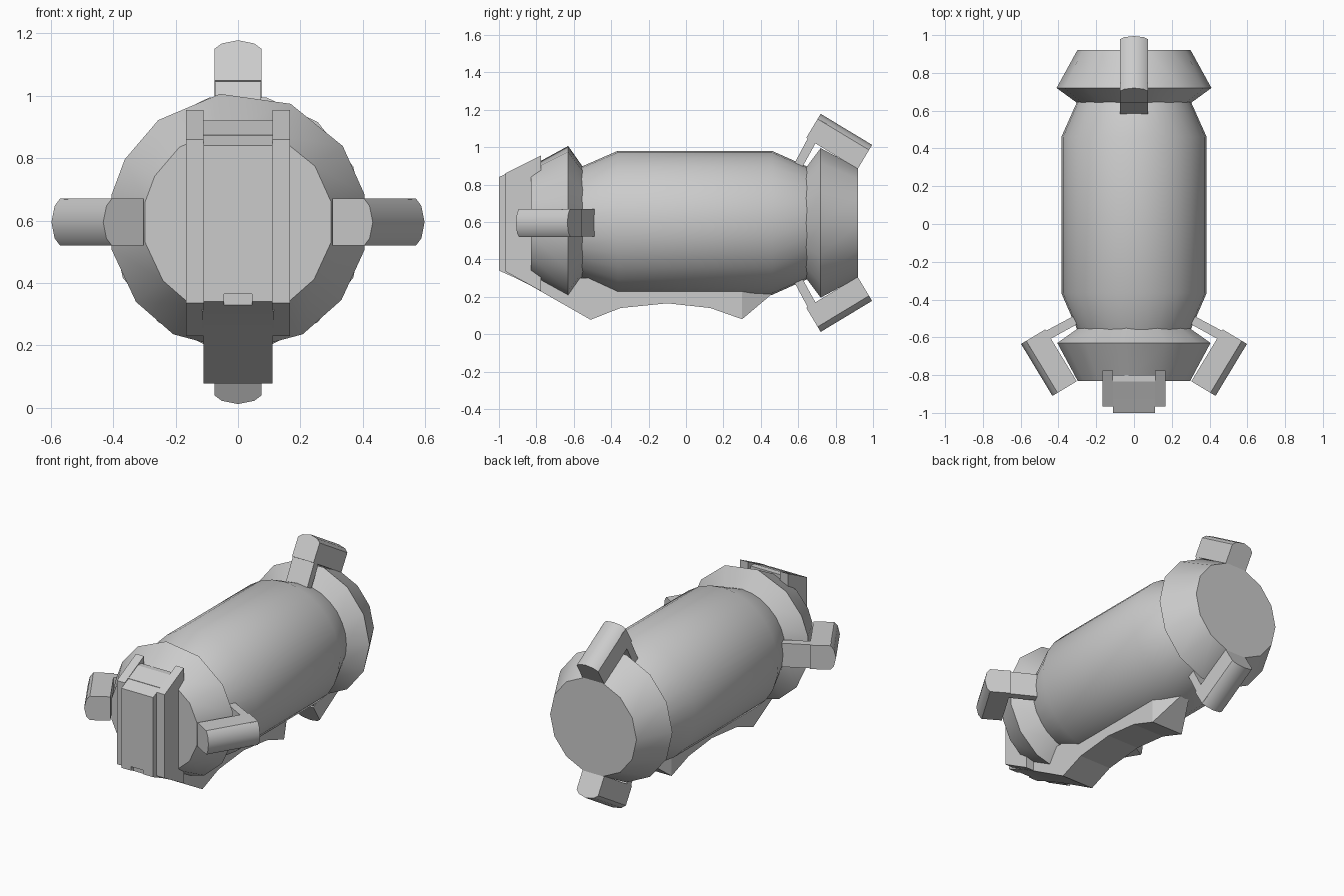
import bpy, bmesh
from math import sin, cos, pi, radians

if "Cube" in bpy.data.objects:
    bpy.data.objects.remove(bpy.data.objects["Cube"])

ZC = 0.595   # height of the long axis


def loft(name, rings, smooth=None):
    """Skin a list of equal-length point rings and cap both ends."""
    bm = bmesh.new()
    vs = [[bm.verts.new(p) for p in ring] for ring in rings]
    n = len(vs[0])
    for a, b in zip(vs, vs[1:]):
        for i in range(n):
            j = (i + 1) % n
            bm.faces.new((a[i], a[j], b[j], b[i]))
    bm.faces.new(vs[0])
    bm.faces.new(vs[-1])
    bmesh.ops.recalc_face_normals(bm, faces=bm.faces)
    me = bpy.data.meshes.new(name)
    bm.to_mesh(me)
    bm.free()
    ob = bpy.data.objects.new(name, me)
    bpy.context.collection.objects.link(ob)
    if smooth:
        bpy.ops.object.select_all(action='DESELECT')
        ob.select_set(True)
        bpy.context.view_layer.objects.active = ob
        bpy.ops.object.shade_smooth_by_angle(angle=radians(smooth))
    return ob


def lathe(name, profile, angles, smooth):
    """Revolve (y, radius) points around the long axis."""
    loft(name, [[(r * cos(a), y, ZC + r * sin(a)) for a in angles]
                for y, r in profile], smooth)


def slab(name, profile, half_w):
    """Extrude a (y, z) side profile symmetrically across x."""
    return loft(name, [[(x, y, z) for y, z in profile] for x in (-half_w, half_w)])


# Main barrel
lathe("barrel", [(-0.56, 0.30), (-0.365, 0.385), (0.46, 0.385), (0.65, 0.30)],
      [2 * pi * i / 28 for i in range(28)], 35)

# End collars: the front one is slightly uneven, the rear is turned a quarter
front_angles = [radians(d) for d in
                (12.5, 36, 66, 98, 128, 151, 168, 192, 218, 240, 270, 300, 323, 347.5)]
rear_angles = [pi / 2 + 2 * pi * (i + 0.5) / 14 for i in range(14)]
lathe("front_collar", [(-0.55, 0.30), (-0.63, 0.415), (-0.83, 0.305)], front_angles, 35)
lathe("rear_collar", [(0.64, 0.30), (0.72, 0.41), (0.92, 0.30)], rear_angles, 35)


# Thruster pods: (w across, a along axis, r outward) mapped to each mounting
def rear_map(s):
    return lambda w, a, r: (w, a, ZC + s * r)


def front_map(s):
    return lambda w, a, r: (s * (r + 0.015), 0.085 - a, ZC + w)


SECTION = [(-0.075, 0), (0.075, 0), (0.075, 0.118), (0.052, 0.138),
           (0, 0.15), (-0.052, 0.138), (-0.075, 0.118)]
ARM = [(0.57, 0.30), (0.706, 0.555), (0.75, 0.53), (0.612, 0.28)]
for label, m in (("top_rear", rear_map(1)), ("bottom_rear", rear_map(-1)),
                 ("right_front", front_map(1)), ("left_front", front_map(-1))):
    loft(label + "_pod",
         [[m(w, a - 0.514 * (0.15 - d), r - 0.857 * (0.15 - d)) for w, d in SECTION]
          for a, r in ((0.72, 0.583), (0.995, 0.417))], 40)
    loft(label + "_arm", [[m(w, a, r) for a, r in ARM] for w in (-0.074, 0.074)])

# Nose frame with raised side rails
slab("nose_block", [(-0.93, 0.31), (-0.93, 0.875), (-0.835, 0.92),
                    (-0.80, 0.92), (-0.80, 0.245)], 0.115)
for side, s in (("right", 1), ("left", -1)):
    rail = slab(side + "_nose_rail", [(-0.965, 0.335), (-0.965, 0.86),
                                      (-0.775, 0.955), (-0.775, 0.23)], 0.0275)
    rail.location.x = s * 0.1385

# Nose panel with a small slot at its lower edge
panel = slab("nose_panel", [(-1.0, 0.34), (-1.0, 0.84), (-0.91, 0.882), (-0.91, 0.30)], 0.11)
cutter = slab("slot_cutter", [(-1.05, 0.25), (-1.05, 0.365), (-0.975, 0.365), (-0.975, 0.25)], 0.045)
cutter.hide_render = True
cutter.hide_set(True)
mod = panel.modifiers.new("slot", 'BOOLEAN')
mod.operation = 'DIFFERENCE'
mod.solver = 'EXACT'
mod.object = cutter

# Belly keel, tapering at its tail
KEEL = [(-0.84, 0.265, 0.11), (-0.51, 0.077, 0.11), (-0.35, 0.14, 0.11), (-0.1, 0.165, 0.11),
        (0.13, 0.14, 0.11), (0.30, 0.08, 0.11), (0.46, 0.215, 0.03)]
loft("belly_keel", [[(-w, y, z), (w, y, z),
                     (w, y, max(z + 0.02, 0.30 if y < 0.4 else 0.25)),
                     (-w, y, max(z + 0.02, 0.30 if y < 0.4 else 0.25))]
                    for y, z, w in KEEL])
